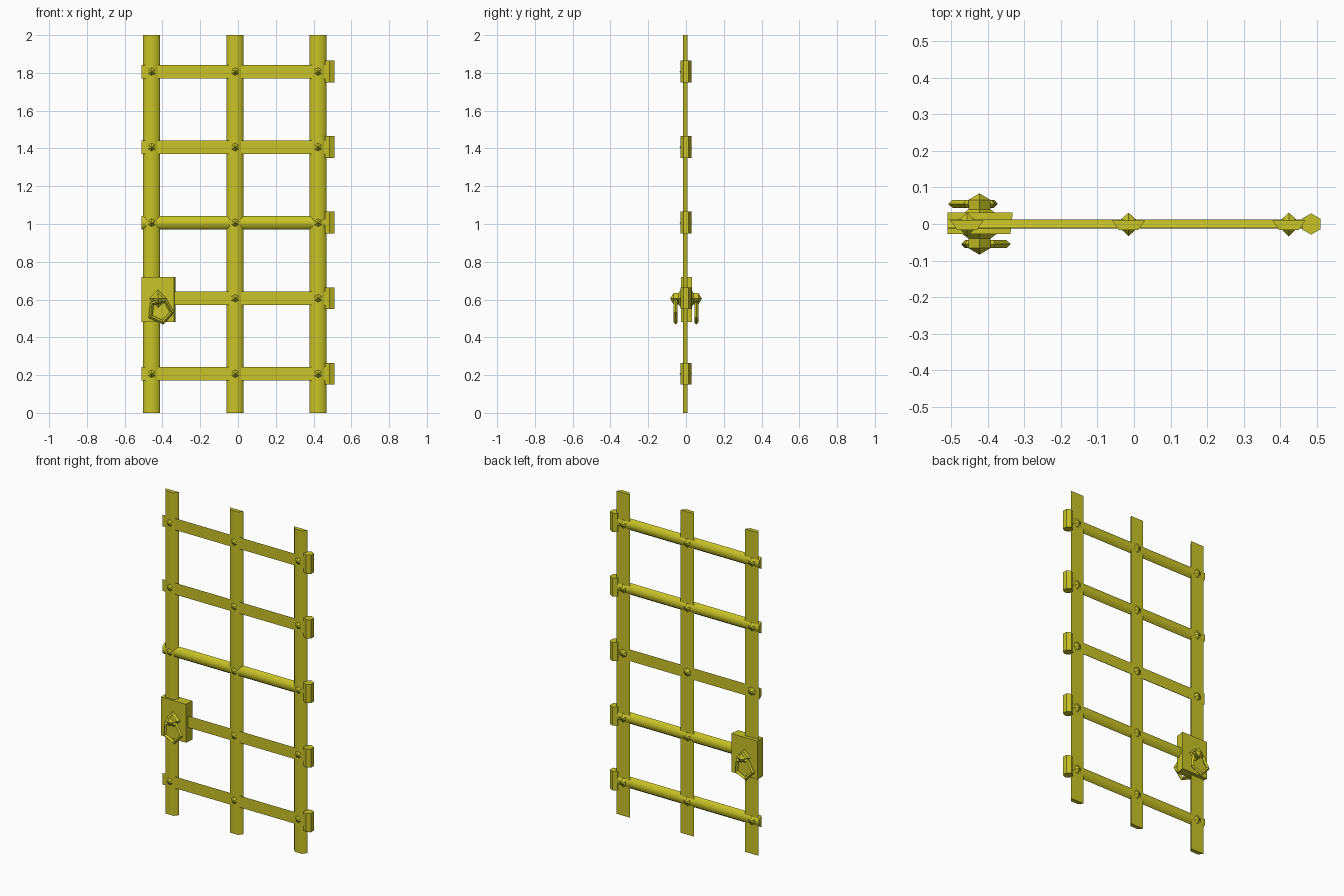
import bpy, bmesh, math
from mathutils import Matrix, Vector

cube = bpy.data.objects.get("Cube")
if cube:
    bpy.data.objects.remove(cube, do_unlink=True)

mat = bpy.data.materials.new("yellow olive metal")
mat.use_nodes = True
COLOR = (0.58, 0.55, 0.02, 1)
mat.diffuse_color = COLOR
mat.node_tree.nodes["Principled BSDF"].inputs["Base Color"].default_value = COLOR


def finish(bm, name, smooth=0):
    bmesh.ops.recalc_face_normals(bm, faces=bm.faces)
    mesh = bpy.data.meshes.new(name)
    bm.to_mesh(mesh)
    bm.free()
    mesh.materials.append(mat)
    ob = bpy.data.objects.new(name, mesh)
    bpy.context.collection.objects.link(ob)
    if smooth:
        bpy.ops.object.select_all(action='DESELECT')
        bpy.context.view_layer.objects.active = ob
        ob.select_set(True)
        bpy.ops.object.shade_smooth_by_angle(angle=math.radians(smooth))
    return ob


def prism(name, profile, offset, smooth=0):
    """Extrude a closed loop of 3D points along an offset."""
    bm = bmesh.new()
    face = bm.faces.new([bm.verts.new(p) for p in profile])
    new = bmesh.ops.extrude_face_region(bm, geom=[face])["geom"]
    verts = [v for v in new if isinstance(v, bmesh.types.BMVert)]
    bmesh.ops.translate(bm, verts=verts, vec=Vector(offset))
    return finish(bm, name, smooth)


def spun(name, rings, sides, matrix, turn=0):
    """Low-poly solid from (radius, height) cones stacked on one axis."""
    bm = bmesh.new()
    for (r1, h1), (r2, h2) in zip(rings, rings[1:]):
        place = Matrix.Translation((0, 0, (h1 + h2) / 2)) @ Matrix.Rotation(turn, 4, 'Z')
        bmesh.ops.create_cone(bm, cap_ends=True, segments=sides, radius1=r1,
                              radius2=r2, depth=h2 - h1, matrix=matrix @ place)
    bmesh.ops.remove_doubles(bm, verts=bm.verts, dist=0.0005)
    return finish(bm, name)


UPRIGHTS = (-0.457, -0.015, 0.424)
LEVELS = [0.207 + 0.4 * i for i in range(5)]
ALONG_Y = Matrix.Rotation(math.pi / 2, 4, 'X')

# Upright bars, bevelled toward the front
for i, x in enumerate(UPRIGHTS):
    prism(f"upright_bar_{i + 1}",
          [(x - 0.045, 0.009, 0), (x + 0.045, 0.009, 0),
           (x + 0.027, -0.016, 0), (x - 0.027, -0.016, 0)], (0, 0, 2), 60)

# Cross bars, bevelled toward the back, with hinge barrels and rivets
for i, z in enumerate(LEVELS):
    flip = -1 if i == 2 else 1
    prism(f"cross_bar_{i + 1}",
          [(-0.51, y * flip, z + dz) for y, dz in
           ((-0.011, -0.036), (-0.011, 0.036), (0.013, 0.02), (0.013, -0.02))],
          (0.985, 0, 0), 60)
    spun(f"hinge_barrel_{i + 1}", [(0.029, -0.058), (0.029, 0.058)], 6,
         Matrix.Translation((0.485, 0, z)))
    for j, x in enumerate(UPRIGHTS):
        spun(f"rivet_{i + 1}_{j + 1}", [(0, -0.031), (0.04, 0), (0, 0.034)], 6,
             Matrix.Translation((x, 0, z)) @ ALONG_Y)

# Lock box, slightly narrower at the front
LOCK = Vector((-0.423, 0, 0.605))
prism("lock_box", [(-0.51, 0.031, 0.482), (-0.332, 0.031, 0.482),
                   (-0.338, -0.027, 0.482), (-0.51, -0.027, 0.482)], (0, 0, 0.238))

# Handle boss and pull ring on each side of the box
for side, facing in (("front", 0), ("back", math.pi)):
    base = Matrix.Translation(LOCK) @ Matrix.Rotation(facing, 4, 'Z')
    spun(f"{side}_handle_boss",
         [(0.05, 0.025), (0.03, 0.04), (0.03, 0.066), (0, 0.084)], 4,
         base @ ALONG_Y)
    # Pentagonal ring with a four-sided section
    bm = bmesh.new()
    loops = []
    for k in range(5):
        a = math.radians(-6 + 72 * k)
        out = Vector((math.cos(a), 0, math.sin(a)))
        mid = Vector((0.013, -0.055, -0.066)) + out * 0.061
        loops.append([bm.verts.new(base @ (mid + out * u + Vector((0, v, 0))))
                      for u, v in ((0.012, 0), (0, 0.011), (-0.012, 0), (0, -0.011))])
    for a, b in zip(loops, loops[1:] + loops[:1]):
        for k in range(4):
            n = (k + 1) % 4
            bm.faces.new((a[k], a[n], b[n], b[k]))
    finish(bm, f"{side}_pull_ring")
